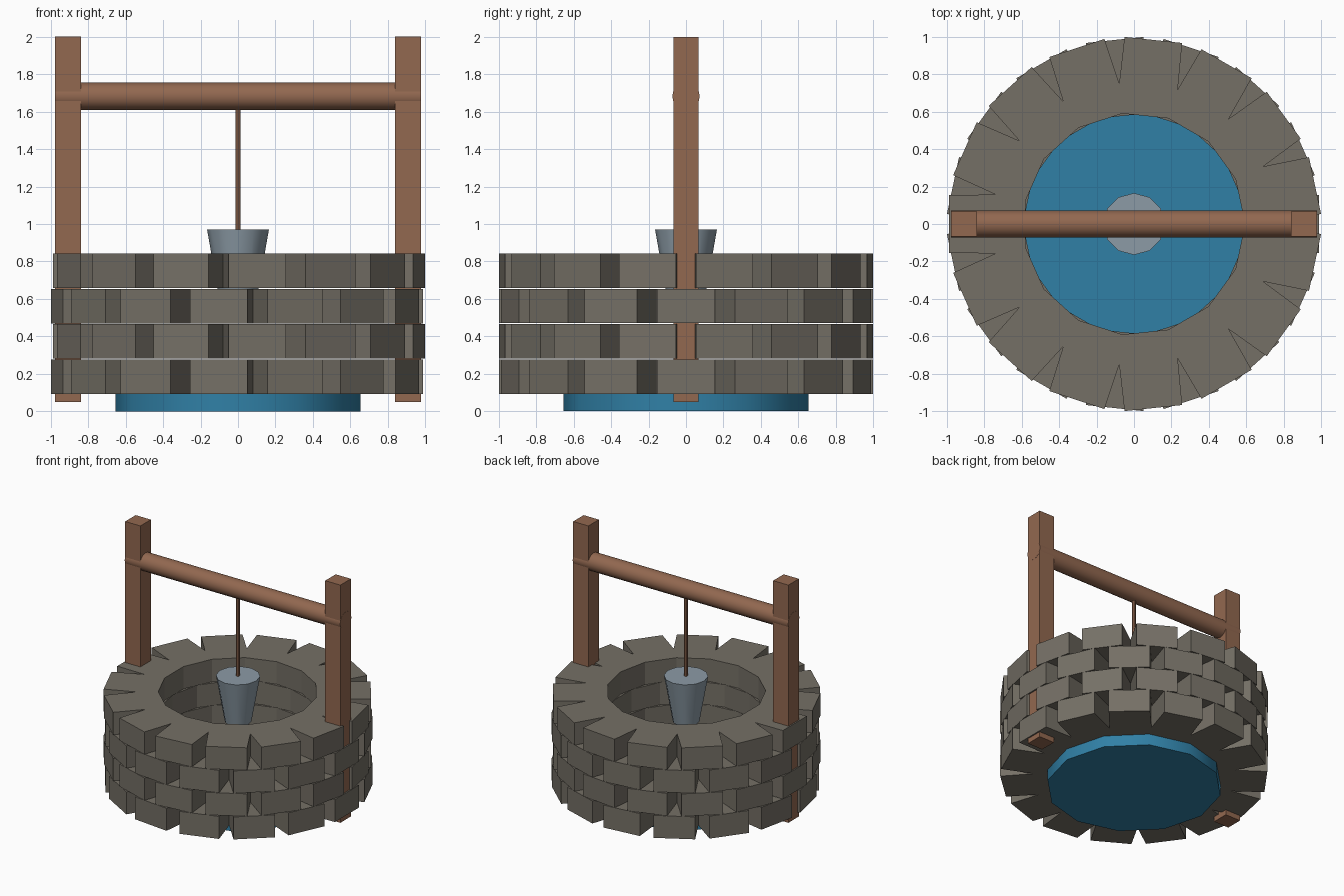
import bpy, math

if "Cube" in bpy.data.objects:
    bpy.data.objects.remove(bpy.data.objects["Cube"])

def material(name, rgb):
    m = bpy.data.materials.new(name)
    m.diffuse_color = (*rgb, 1)
    m.use_nodes = True
    m.node_tree.nodes["Principled BSDF"].inputs["Base Color"].default_value = m.diffuse_color
    return m

STONE = material("stone grey", (0.178, 0.162, 0.133))
WOOD = material("wood brown", (0.288, 0.138, 0.080))
WATER = material("water blue", (0.030, 0.216, 0.381))
METAL = material("bucket metal", (0.262, 0.328, 0.381))

def finish(name, mat):
    ob = bpy.context.object
    ob.name = name
    ob.data.materials.append(mat)
    return ob

def box(name, lo, hi, mat):
    bpy.ops.mesh.primitive_cube_add(size=1, location=[(a + b) / 2 for a, b in zip(lo, hi)])
    ob = finish(name, mat)
    ob.scale = [b - a for a, b in zip(lo, hi)]
    return ob

def frustum(name, sides, r_low, r_high, z0, z1, mat):
    bpy.ops.mesh.primitive_cone_add(vertices=sides, radius1=r_low, radius2=r_high,
                                    depth=z1 - z0, location=(0, 0, (z0 + z1) / 2))
    ob = finish(name, mat)
    bpy.ops.object.shade_smooth_by_angle(angle=math.radians(40))
    return ob

# Ring of stone blocks: flat outer faces split by V notches, plain polygon hole
BLOCKS = 15
STEP = math.tau / BLOCKS
HALF_GAP = math.radians(3.1)

def stone_course(name, z0, z1, turn):
    def pt(r, a, z):
        return (r * math.cos(a), r * math.sin(a), z)
    verts, faces = [], []
    for i in range(BLOCKS):
        a = turn + i * STEP
        ring = [(1.0, a - HALF_GAP), (0.755, a), (1.0, a + HALF_GAP), (0.593, a)]
        for z in (z0, z1):
            verts += [pt(r, t, z) for r, t in ring]
    for i in range(BLOCKS):
        b, n = i * 8, (i + 1) % BLOCKS * 8
        # one block cap spans from this notch to the next
        cap = [b + 3, b + 1, b + 2, n, n + 1, n + 3]
        faces.append([v + 4 for v in cap])
        faces.append(cap[::-1])
        # notch walls, outer face and inner face
        for p, q in ((b, b + 1), (b + 1, b + 2), (b + 2, n), (n + 3, b + 3)):
            faces.append([p, q, q + 4, p + 4])
    me = bpy.data.meshes.new(name)
    me.from_pydata(verts, [], faces)
    me.materials.append(STONE)
    ob = bpy.data.objects.new(name, me)
    bpy.context.collection.objects.link(ob)

# Four courses, alternate ones turned by half a block
for i in range(4):
    z = 0.092 + i * 0.189
    stone_course(f"stone_course_{i + 1}", z, z + 0.184, 0 if i % 2 else STEP / 2)

# Water basin at the bottom
frustum("water", 12, 0.655, 0.655, 0.0, 0.15, WATER)

# Posts and crossbar
for side, x in (("left", -0.908), ("right", 0.908)):
    box(f"{side}_post", (x - 0.069, -0.068, 0.05), (x + 0.069, 0.068, 2.0), WOOD)
bar = frustum("crossbar", 16, 0.073, 0.073, -0.978, 0.978, WOOD)
bar.rotation_euler = (0, math.pi / 2, 0)
bar.location = (0, 0, 1.682)

# Rope and bucket
frustum("rope", 8, 0.014, 0.014, 0.94, 1.64, WOOD)
frustum("bucket", 12, 0.10, 0.165, 0.60, 0.97, METAL)
